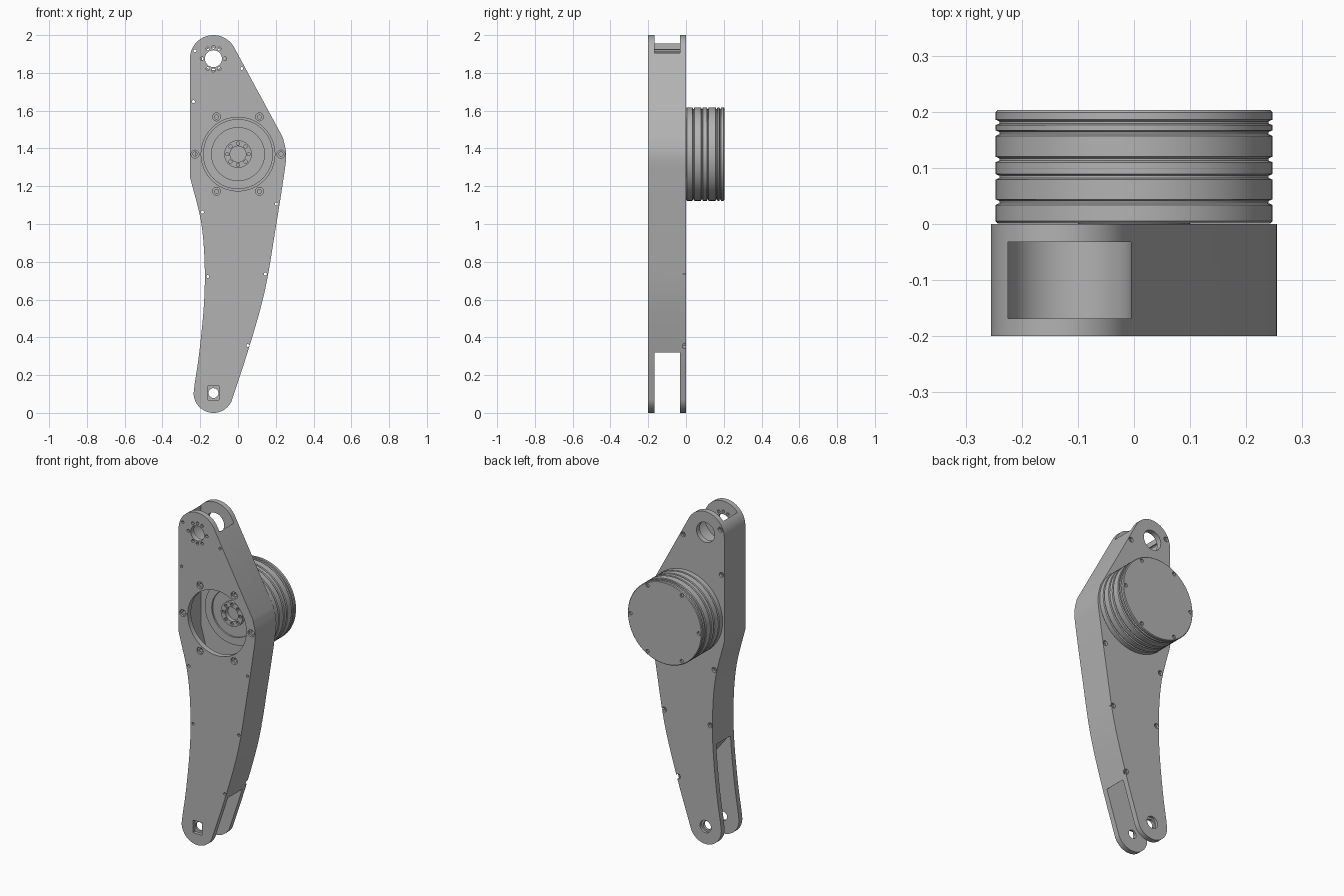
import bpy, bmesh
from math import cos, sin, radians, pi
from mathutils import Matrix, Vector

cube = bpy.data.objects.get("Cube")
if cube:
    bpy.data.objects.remove(cube, do_unlink=True)

grey = bpy.data.materials.new("machined grey")
grey.use_nodes = True
COLOUR = (0.45, 0.45, 0.45, 1)
grey.diffuse_color = COLOUR
grey.node_tree.nodes["Principled BSDF"].inputs["Base Color"].default_value = COLOUR


def arc(cx, cz, r, a0=0, a1=360, n=24):
    """Points of an arc in the xz plane; a full circle leaves out the repeat."""
    count = n if abs(a1 - a0) == 360 else n + 1
    angles = [radians(a0 + (a1 - a0) * i / n) for i in range(count)]
    return [(cx + r * cos(a), cz + r * sin(a)) for a in angles]


def smooth_path(points, steps=5):
    """Smooth curve through the given points."""
    p = [Vector(q) for q in points]
    p = [2 * p[0] - p[1]] + p + [2 * p[-1] - p[-2]]
    out = []
    for a, b, c, d in zip(p, p[1:], p[2:], p[3:]):
        for i in range(steps):
            t = i / steps
            out.append(tuple(0.5 * (2 * b + (c - a) * t + (2 * a - 5 * b + 4 * c - d) * t ** 2
                                    + (3 * b - a - 3 * c + d) * t ** 3)))
    return out + [tuple(points[-1])]


def finish(name, bm):
    bmesh.ops.recalc_face_normals(bm, faces=bm.faces)
    mesh = bpy.data.meshes.new(name)
    bm.to_mesh(mesh)
    bm.free()
    mesh.materials.append(grey)
    obj = bpy.data.objects.new(name, mesh)
    bpy.context.collection.objects.link(obj)
    return obj


def prism(name, outline, y0, y1):
    """Extrude an xz outline along y."""
    bm = bmesh.new()
    face = bm.faces.new([bm.verts.new((x, y0, z)) for x, z in outline])
    new = bmesh.ops.extrude_face_region(bm, geom=[face])["geom"]
    moved = [v for v in new if isinstance(v, bmesh.types.BMVert)]
    bmesh.ops.translate(bm, verts=moved, vec=(0, y1 - y0, 0))
    return finish(name, bm)


def lathe(name, profile, cz):
    """Spin a (radius, y) profile around the y direction at height cz."""
    bm = bmesh.new()
    verts = [bm.verts.new((r, y, cz)) for r, y in profile]
    edges = [bm.edges.new(pair) for pair in zip(verts, verts[1:])]
    bmesh.ops.spin(bm, geom=verts + edges, cent=(0, 0, cz), axis=(0, 1, 0),
                   angle=2 * pi, steps=72)
    bmesh.ops.remove_doubles(bm, verts=bm.verts, dist=0.0001)
    return finish(name, bm)


def select(obj):
    bpy.ops.object.select_all(action="DESELECT")
    obj.select_set(True)
    bpy.context.view_layer.objects.active = obj


def cut(obj, outline, y0, y1):
    cutter = prism("cutter", outline, y0, y1)
    cutter.hide_render = True
    mod = obj.modifiers.new("cut", "BOOLEAN")
    mod.operation, mod.solver, mod.object = "DIFFERENCE", "EXACT", cutter
    select(obj)
    bpy.ops.object.modifier_apply(modifier=mod.name)
    bpy.data.objects.remove(cutter, do_unlink=True)


def drill(obj, x, z, r, y0, y1, n=16):
    cut(obj, arc(x, z, r, n=n), y0, y1)


FRONT, FRONT_IN, BACK_IN, BACK = -0.2, -0.168, -0.032, 0.0
TOP = (-0.13, 1.875)
FOOT = (-0.13, 0.105)
AXLE = 1.37

# Leg body silhouette
left_edge = smooth_path([(-0.255, 1.25), (-0.197, 1.02), (-0.177, 0.8), (-0.18, 0.58),
                         (-0.205, 0.32), (-0.23, 0.15)])
right_edge = smooth_path([(-0.03, 0.075), (0.063, 0.36), (0.143, 0.65), (0.198, 0.97),
                          (0.24, 1.235), (0.255, 1.365), (0.238, 1.457)])
outline = arc(*TOP, 0.125, 28, 180) + left_edge + arc(*FOOT, 0.105, 180, 335) + right_edge
leg = prism("leg_body", outline, FRONT, BACK)

# Hollow interior, top fork and foot fork
cut(leg, [(-0.225, 1.24), (-0.225, 1.72), (0.03, 1.72), (0.21, 1.44), (0.22, 1.34),
          (0.12, 0.75), (-0.14, 0.75), (-0.165, 1.02)], FRONT_IN, BACK_IN)
cut(leg, arc(-0.115, 1.875, 0.11, 180, 360) + [(-0.005, 2.1), (-0.225, 2.1)],
    FRONT_IN, BACK_IN)
cut(leg, [(-0.4, -0.2), (0.3, -0.2), (0.3, 0.32), (0.05, 0.32), (-0.17, 0.6), (-0.4, 0.6)],
    FRONT_IN, BACK_IN)

# Large access opening
drill(leg, 0, AXLE, 0.195, -0.3, -0.1, 64)

# Top pivot: bolt circle in front, larger bearing seat behind
drill(leg, *TOP, 0.045, -0.3, -0.1, 32)
drill(leg, *TOP, 0.06, -0.1, 0.1, 32)
for a in (0, 60, 90, 120, 180, 240, 270, 300):
    x, z = arc(*TOP, 0.061, a, a + 1, 1)[0]
    drill(leg, x, z, 0.009, -0.3, -0.1, 12)

# Foot pivot: square nut seat in front, round seat behind
fx, fz = FOOT
cut(leg, [(fx - 0.03, fz - 0.038), (fx + 0.03, fz - 0.038),
          (fx + 0.03, fz + 0.038), (fx - 0.03, fz + 0.038)], -0.3, FRONT + 0.02)
drill(leg, fx, fz, 0.037, BACK - 0.015, 0.1, 24)
drill(leg, fx, fz, 0.026, -0.3, 0.1, 24)

# Case screw holes, counterbored behind
for x, z in [(-0.228, 1.917), (0.02, 1.823), (-0.236, 1.648), (-0.188, 1.063),
             (-0.16, 0.722), (0.203, 1.106), (0.145, 0.735), (0.052, 0.357)]:
    drill(leg, x, z, 0.008, -0.3, 0.1, 12)
    drill(leg, x, z, 0.015, BACK - 0.015, 0.1, 12)

# Grooved drum with hub facing the access opening
profile = [(0, -0.035), (0.042, -0.035), (0.042, -0.06), (0.073, -0.06), (0.073, -0.04),
           (0.14, -0.04), (0.14, -0.05), (0.185, -0.05), (0.185, -0.016), (0.1, -0.016),
           (0.1, 0.001), (0.243, 0.001), (0.247, 0.005)]
for g in (0.039, 0.084, 0.115, 0.162, 0.181):
    profile += [(0.247, g - 0.005), (0.240, g - 0.002), (0.240, g + 0.002), (0.247, g + 0.005)]
profile += [(0.247, 0.199), (0.243, 0.203), (0, 0.203)]
drum = lathe("drum", profile, AXLE)

for a in range(0, 360, 45):
    x, z = arc(0, AXLE, 0.057, a, a + 1, 1)[0]
    drill(drum, x, z, 0.009, -0.3, -0.045, 10)

# Six screw seats on the leg front and on the drum back
for a in range(0, 360, 60):
    x, z = arc(0, AXLE, 0.2275, a, a + 1, 1)[0]
    drill(leg, x, z, 0.021, -0.3, FRONT + 0.012, 16)
    drill(leg, x, z, 0.011, -0.3, -0.15, 12)
    drill(drum, x, z, 0.011, 0.192, 0.3, 12)

for obj in (leg, drum):
    select(obj)
    bpy.ops.object.shade_smooth_by_angle(angle=radians(30))
